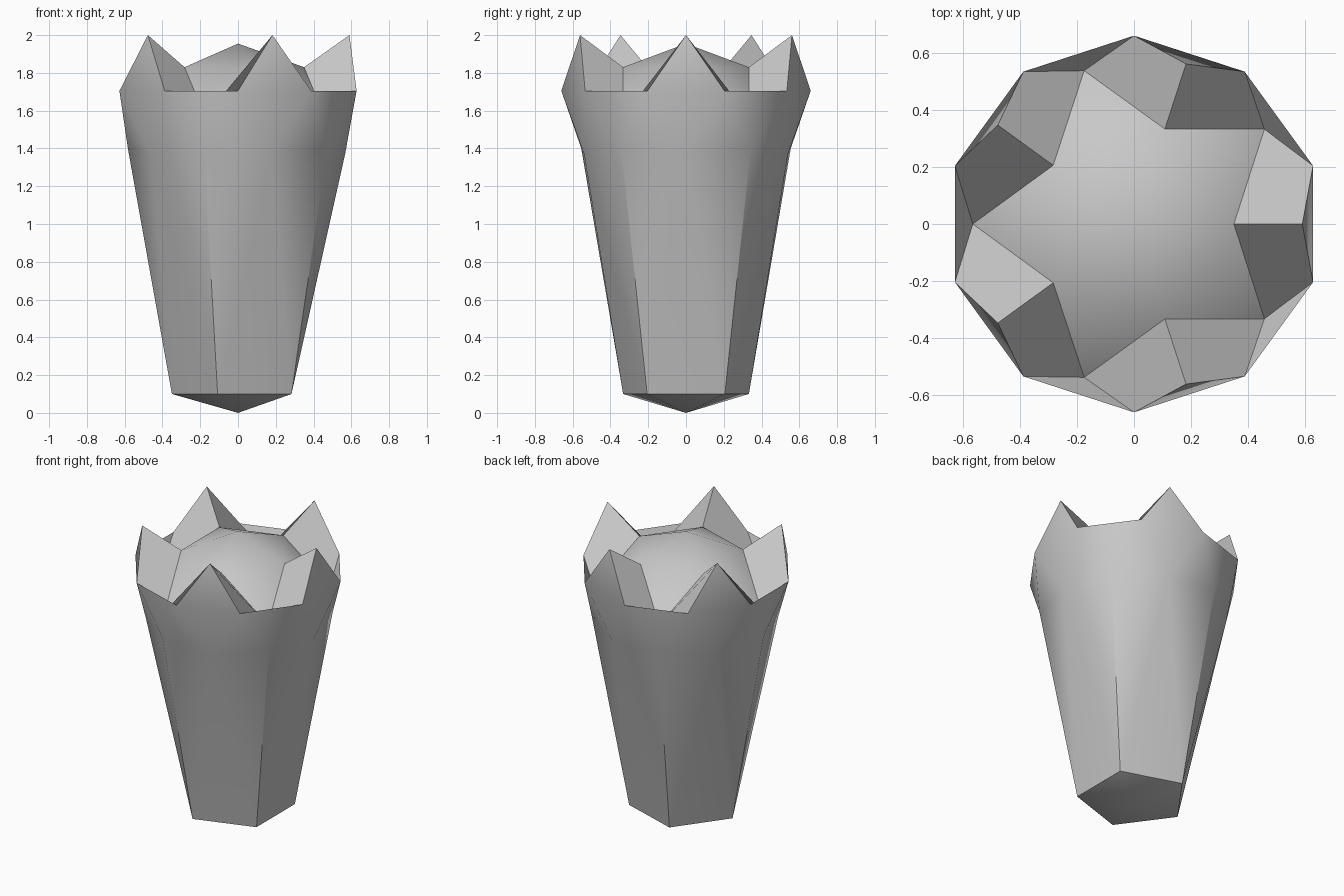
import bpy, bmesh, math

if "Cube" in bpy.data.objects:
    bpy.data.objects.remove(bpy.data.objects["Cube"])

N = 5
bm = bmesh.new()


def ring(radius, z, start, step=72, count=N):
    """Vertices evenly spaced round the z axis."""
    out = []
    for i in range(count):
        a = math.radians(start + step * i)
        out.append(bm.verts.new((radius * math.cos(a), radius * math.sin(a), z)))
    return out


# Rings: corners sit at 36 degrees, petals at 0 degrees, five-fold
foot = bm.verts.new((0, 0, 0))
apex = bm.verts.new((0, 0, 1.955))
base = ring(0.35, 0.10, 36)
corner = ring(0.583, 1.40, 36)
mid = ring(0.567, 1.37, 0)
rim_a = ring(0.66, 1.705, -18)
rim_b = ring(0.66, 1.705, 18)
tip = ring(0.59, 2.0, 0)
inner = ring(0.35, 1.83, 0)
valley = ring(0.565, 1.57, 36)

for i in range(N):
    p, n = i - 1, (i + 1) % N
    faces = [
        # pointed foot
        (foot, base[i], base[p]),
        # tapered body side
        (base[p], base[i], mid[i]),
        (base[i], corner[i], mid[i]),
        (base[p], mid[i], corner[p]),
        # flared band up to the rim
        (mid[i], rim_b[i], rim_a[i]),
        (mid[i], corner[i], rim_b[i]),
        (mid[i], rim_a[i], corner[p]),
        (corner[i], rim_a[n], rim_b[i]),
        # petal: outer face and two inner faces
        (rim_a[i], rim_b[i], tip[i]),
        (tip[i], rim_b[i], valley[i], inner[i]),
        (tip[i], inner[i], valley[p], rim_a[i]),
        # gap between petals
        (rim_b[i], rim_a[n], valley[i]),
        # inner dome
        (inner[i], valley[i], inner[n]),
        (apex, inner[i], inner[n]),
    ]
    for f in faces:
        bm.faces.new(f)

bmesh.ops.recalc_face_normals(bm, faces=bm.faces)
mesh = bpy.data.meshes.new("petalled_cup")
bm.to_mesh(mesh)
bm.free()

cup = bpy.data.objects.new("petalled_cup", mesh)
bpy.context.collection.objects.link(cup)

grey = bpy.data.materials.new("plain_grey")
grey.diffuse_color = (0.58, 0.58, 0.58, 1)
grey.use_nodes = True
grey.node_tree.nodes["Principled BSDF"].inputs["Base Color"].default_value = grey.diffuse_color
mesh.materials.append(grey)

# Soft facets, sharp main edges
bpy.context.view_layer.objects.active = cup
cup.select_set(True)
bpy.ops.object.shade_smooth_by_angle(angle=math.radians(30))
